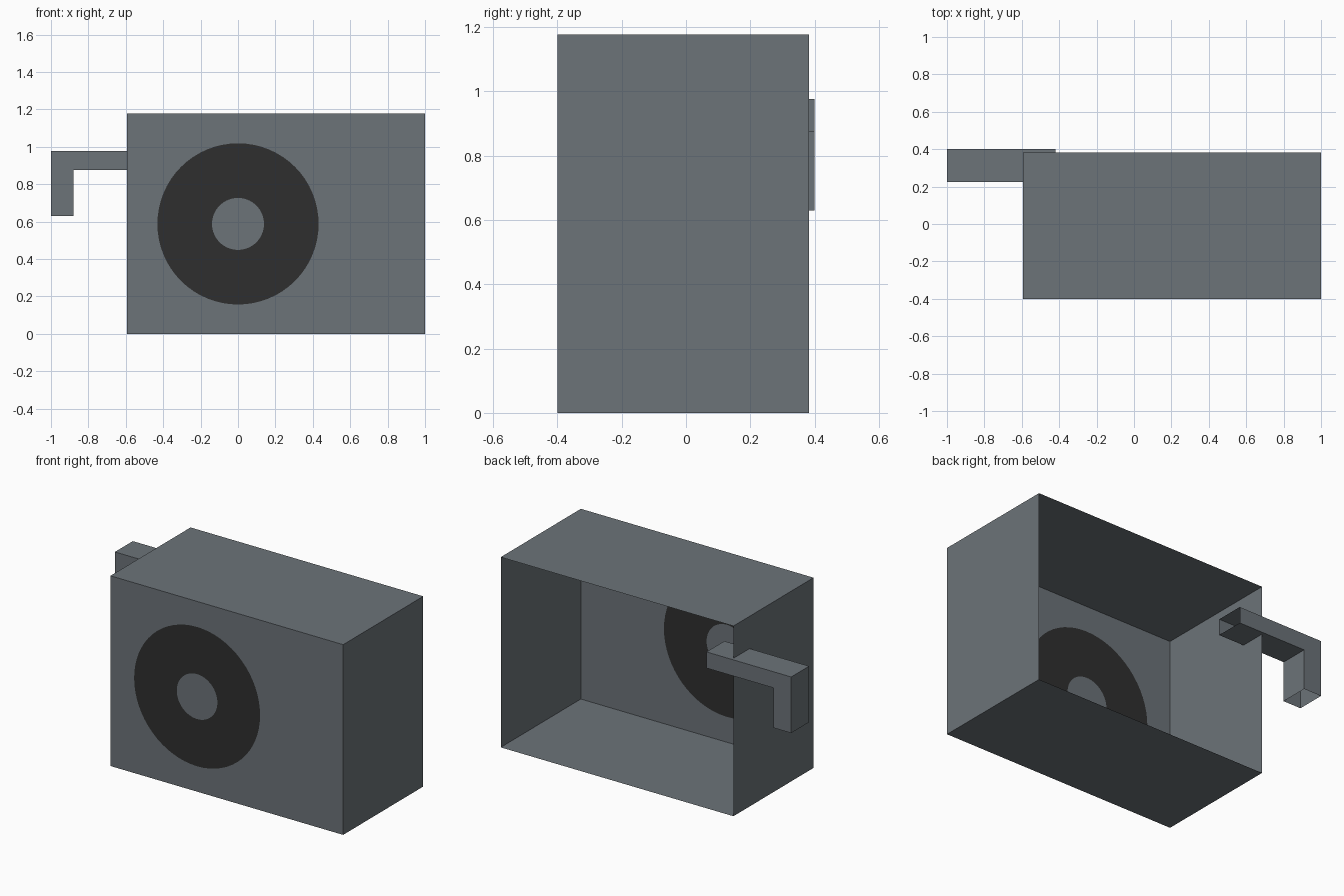
import bpy, bmesh, math
from mathutils import Vector

if "Cube" in bpy.data.objects:
    bpy.data.objects.remove(bpy.data.objects["Cube"])


def material(name, rgb):
    m = bpy.data.materials.new(name)
    m.diffuse_color = (*rgb, 1)
    m.use_nodes = True
    m.node_tree.nodes["Principled BSDF"].inputs["Base Color"].default_value = m.diffuse_color
    return m


GREY = material("slate grey", (0.15, 0.172, 0.19))
BLACK = material("fan black", (0.028, 0.028, 0.028))


def finish(bm, name, mats):
    me = bpy.data.meshes.new(name)
    bm.to_mesh(me)
    bm.free()
    for m in mats:
        me.materials.append(m)
    ob = bpy.data.objects.new(name, me)
    bpy.context.collection.objects.link(ob)
    return ob


X0, X1, Y0, Y1, Z1 = -0.593, 1.0, -0.4, 0.383, 1.177
FAN_Z, R_OUT, R_IN, SIDES = 0.588, 0.431, 0.139, 64

# casing: front panel with the fan ring cut in, four walls, open back
bm = bmesh.new()


def loop(points):
    verts = [bm.verts.new(p) for p in points]
    edges = [bm.edges.new((verts[i - 1], verts[i])) for i in range(len(verts))]
    return verts, edges


def circle(r):
    return [(r * math.cos(a), Y0, FAN_Z + r * math.sin(a))
            for a in (2 * math.pi * i / SIDES for i in range(SIDES))]


rect, rect_e = loop([(X0, Y0, 0), (X1, Y0, 0), (X1, Y0, Z1), (X0, Y0, Z1)])
outer, outer_e = loop(circle(R_OUT))
inner, inner_e = loop(circle(R_IN))
bmesh.ops.triangle_fill(bm, use_beauty=True, edges=rect_e + outer_e, normal=(0, -1, 0))
for i in range(SIDES):
    f = bm.faces.new((inner[i - 1], outer[i - 1], outer[i], inner[i]))
    f.material_index = 1
bm.faces.new(inner)
bm.normal_update()
for f in bm.faces:
    if f.normal.y > 0:
        f.normal_flip()

# top, bottom and side walls
back = [bm.verts.new((v.co.x, Y1, v.co.z)) for v in rect]
for i in range(4):
    bm.faces.new((rect[i - 1], back[i - 1], back[i], rect[i]))
centre = Vector(((X0 + X1) / 2, 0, Z1 / 2))
bm.normal_update()
for f in bm.faces:
    if f.normal.dot(f.calc_center_median() - centre) < 0:
        f.normal_flip()
finish(bm, "casing", [GREY, BLACK])

# pipe: bent square duct, open at both ends
bm = bmesh.new()
profile = [(-0.42, 0.977), (-1.0, 0.977), (-1.0, 0.63),
           (-0.88, 0.63), (-0.88, 0.877), (-0.42, 0.877)]
front = [bm.verts.new((x, 0.225, z)) for x, z in profile]
rear = [bm.verts.new((x, 0.4, z)) for x, z in profile]
bm.faces.new(front)
bm.faces.new(rear[::-1])
for i in range(6):
    bm.faces.new((front[i], rear[i], rear[(i + 1) % 6], front[(i + 1) % 6]))
bmesh.ops.recalc_face_normals(bm, faces=bm.faces[:])
ends = [f for f in bm.faces if len(f.verts) == 4 and
        (all(v.co.x > -0.43 for v in f.verts) or all(v.co.z < 0.64 for v in f.verts))]
bmesh.ops.delete(bm, geom=ends, context='FACES_ONLY')
finish(bm, "pipe", [GREY])
